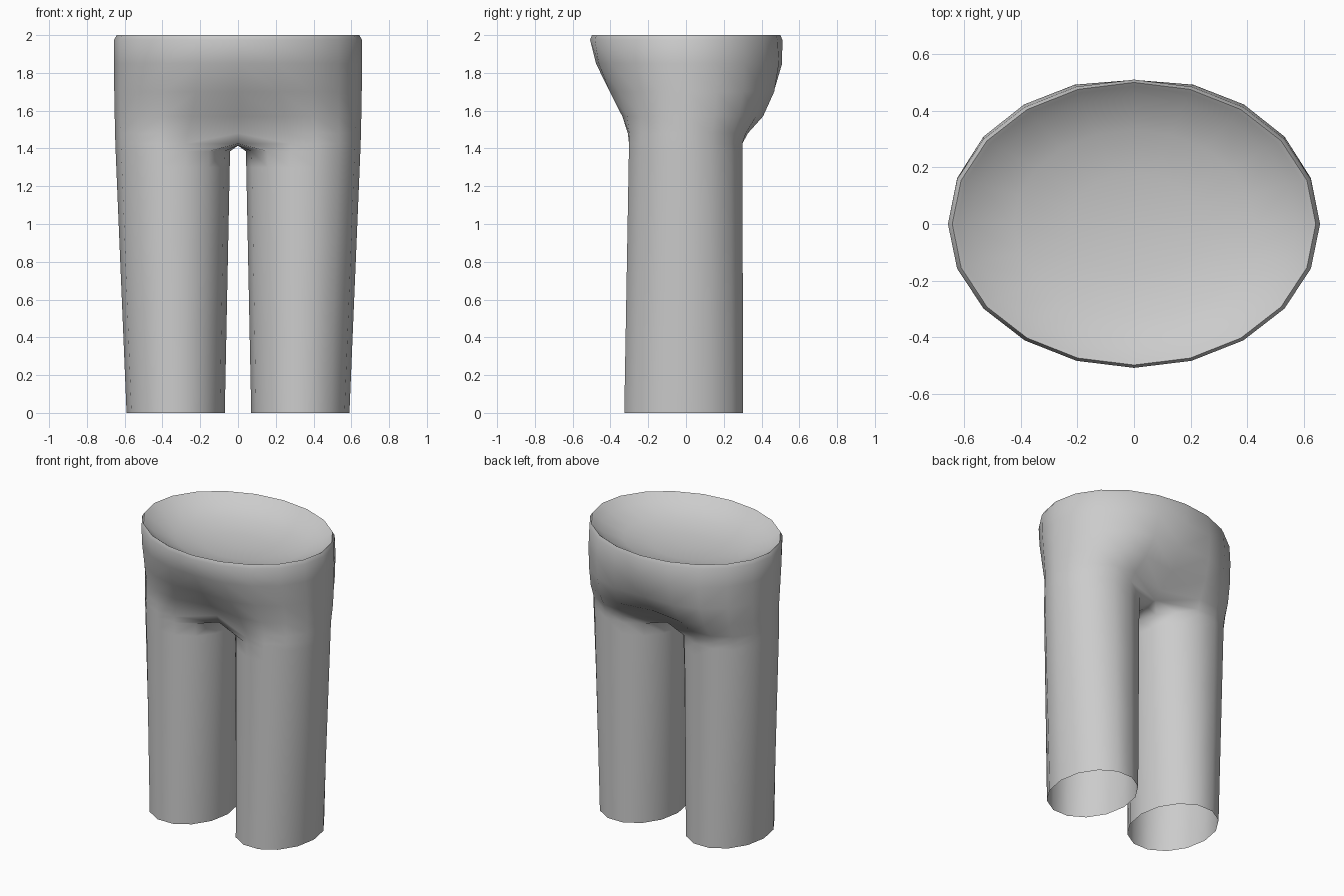
import bpy, bmesh
from math import sin, cos, pi, radians

cube = bpy.data.objects.get("Cube")
if cube:
    bpy.data.objects.remove(cube, do_unlink=True)

grey = bpy.data.materials.new("cloth grey")
grey.use_nodes = True
GREY = (0.6, 0.6, 0.6, 1)
grey.diffuse_color = GREY
grey.node_tree.nodes["Principled BSDF"].inputs["Base Color"].default_value = GREY

HALF = 11    # points from front centre round the hip to back centre
SIDES = 14   # sides of each leg
bm = bmesh.new()


def leg_ring(z):
    """Leg cross-section, starting at the inner front and going outwards."""
    t = z / 1.39
    cx, rx = 0.33 + 0.015 * t, 0.26 + 0.043 * t
    cy, ry = -0.012 + 0.01 * t, 0.323 - 0.015 * t
    angles = [2 * pi * (i - 1.5) / SIDES for i in range(SIDES)]
    return [(cx + rx * sin(a), cy - ry * cos(a), z) for a in angles]


def hip_ring(z, rx, front, back):
    """Half an oval from front centre to back centre."""
    ring = []
    for i in range(HALF):
        a = pi * i / (HALF - 1)
        depth = front if i < HALF / 2 else back
        ring.append((rx * sin(a), -depth * cos(a), z))
    ring[0], ring[-1] = (0, -front, z), (0, back, z)
    return ring


def mix(a, b, w):
    return [(p[0] * (1 - w) + q[0] * w, p[1] * (1 - w) + q[1] * w, p[2])
            for p, q in zip(a, b)]


def add(ring):
    return [bm.verts.new(p) for p in ring]


def bridge(upper, lower, closed=False):
    n = len(upper)
    for i in range(n if closed else n - 1):
        j = (i + 1) % n
        bm.faces.new((upper[i], lower[i], lower[j], upper[j]))


# Hips: the oval waist narrows into the top of the leg
crotch = leg_ring(1.425)[:HALF]
crotch[0], crotch[-1] = (0, -0.21, 1.425), (0, 0.21, 1.425)
rows = []
# dished waist, from its centre outwards, then the rounded rim
for scale, z in ((0.35, 1.87), (0.65, 1.9), (0.88, 1.955), (0.955, 1.99), (0.98, 2.0)):
    rows.append(hip_ring(z, 0.655 * scale, 0.508 * scale, 0.51 * scale))
for z, front, back, w in ((1.975, 0.508, 0.51, 0), (1.85, 0.5, 0.535, 0.08),
                          (1.7, 0.46, 0.55, 0.25), (1.57, 0.4, 0.57, 0.55),
                          (1.48, 0.36, 0.52, 0.85)):
    rows.append(mix(hip_ring(z, 0.657, front, back), crotch, w))
rows.append(crotch)
verts = [add(r) for r in rows]
for upper, lower in zip(verts, verts[1:]):
    bridge(upper, lower)
centre = bm.verts.new((0, 0, 1.86))
for a, b in zip(verts[0], verts[0][1:]):
    bm.faces.new((centre, a, b))

# Leg: the outer half ring is closed along the crotch seam, then lofted down
seam = add([(0, y, 1.415) for y in (0.13, 0, -0.13)])
upper = verts[-1] + seam
for z in (1.385, 1.3, 0.9, 0.45, 0):
    lower = add(leg_ring(z))
    bridge(upper, lower, closed=True)
    upper = lower

bmesh.ops.recalc_face_normals(bm, faces=bm.faces[:])
mesh = bpy.data.meshes.new("trousers")
bm.to_mesh(mesh)
bm.free()
mesh.materials.append(grey)
trousers = bpy.data.objects.new("trousers", mesh)
bpy.context.collection.objects.link(trousers)

# Other leg by mirroring
mirror = trousers.modifiers.new("other_side", 'MIRROR')
mirror.use_clip = True
mirror.merge_threshold = 0.002

bpy.ops.object.select_all(action='DESELECT')
trousers.select_set(True)
bpy.context.view_layer.objects.active = trousers
bpy.ops.object.shade_smooth_by_angle(angle=radians(75))
